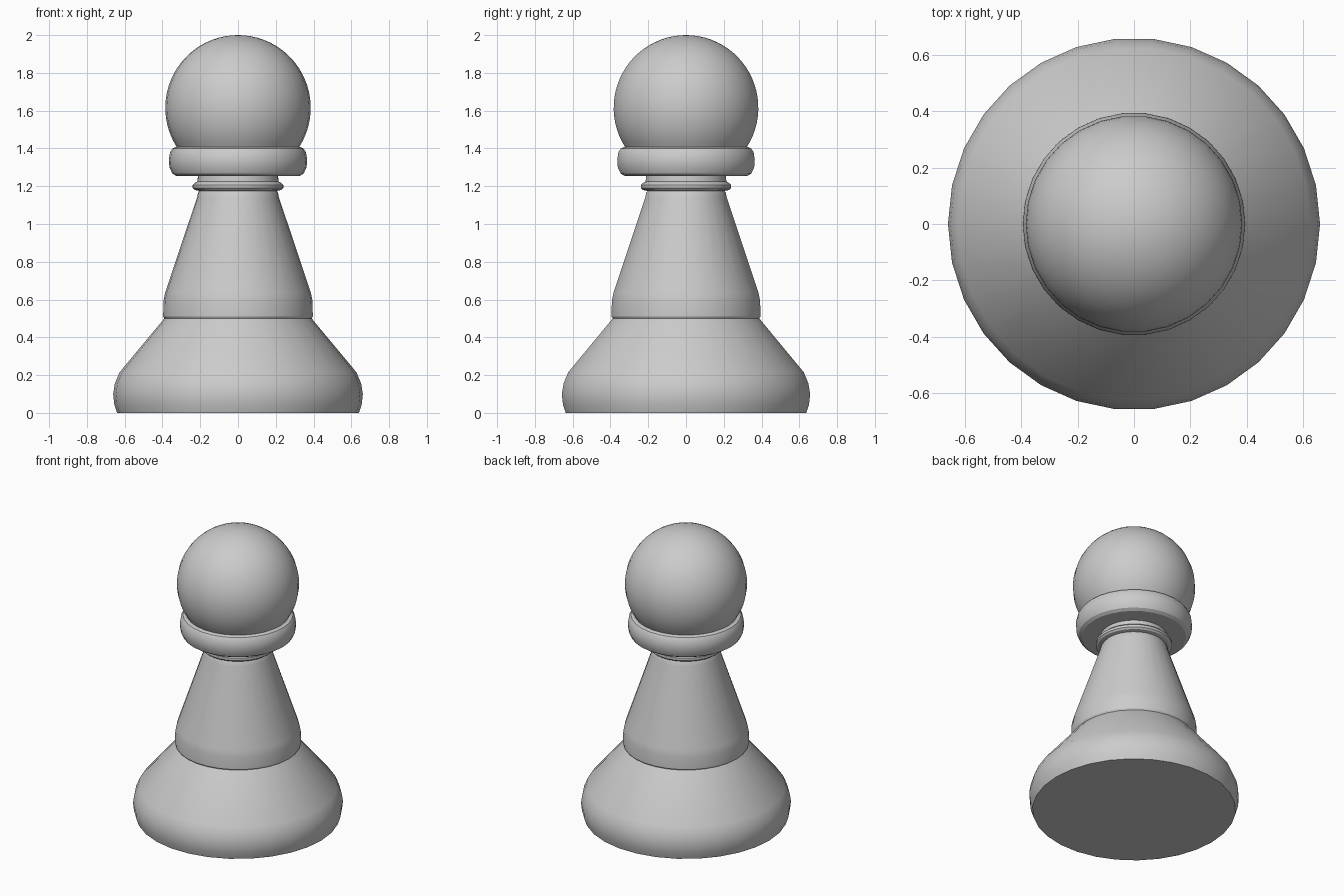
import bpy, bmesh
from math import sin, cos, pi, radians, asin

if "Cube" in bpy.data.objects:
    bpy.data.objects.remove(bpy.data.objects["Cube"])

SIDES = 30


def lathe(name, profile):
    """Revolve (radius, height) points, listed bottom to top, around z."""
    bm = bmesh.new()
    rings = [[bm.verts.new((r * cos(2 * pi * j / SIDES), r * sin(2 * pi * j / SIDES), z))
              for j in range(SIDES)] for r, z in profile]
    for low, high in zip(rings, rings[1:]):
        for j in range(SIDES):
            k = (j + 1) % SIDES
            bm.faces.new((low[j], low[k], high[k], high[j]))
    bmesh.ops.remove_doubles(bm, verts=bm.verts, dist=1e-5)
    mesh = bpy.data.meshes.new(name)
    bm.to_mesh(mesh)
    bm.free()
    obj = bpy.data.objects.new(name, mesh)
    bpy.context.collection.objects.link(obj)
    bpy.ops.object.select_all(action='DESELECT')
    obj.select_set(True)
    bpy.context.view_layer.objects.active = obj
    bpy.ops.object.shade_smooth_by_angle(angle=radians(30))
    return obj


# Wide flared foot with flat underside
lathe("base", [(0, 0), (0.64, 0), (0.655, 0.045), (0.661, 0.1), (0.652, 0.155),
               (0.627, 0.215), (0.39, 0.5)])

# Tapering body
lathe("body", [(0.39, 0.5), (0.396, 0.51), (0.395, 0.59), (0.386, 0.635),
               (0.217, 1.14), (0.212, 1.165), (0.205, 1.175)])

# Thin ring and short neck under the collar
lathe("neck_ring", [(0.205, 1.175), (0.23, 1.18), (0.24, 1.19), (0.24, 1.207),
                    (0.23, 1.217), (0.215, 1.225), (0.212, 1.255)])

# Rounded collar
lathe("collar", [(0.212, 1.255), (0.328, 1.255), (0.348, 1.268), (0.363, 1.3),
                 (0.366, 1.34), (0.36, 1.38), (0.347, 1.4), (0.33, 1.407), (0.322, 1.407)])

# Ball head, cut off where it meets the collar
R, CZ, STEPS = 0.385, 1.615, 24
start = -asin((CZ - 1.407) / R)
angles = [start + (pi / 2 - start) * i / STEPS for i in range(STEPS + 1)]
lathe("head", [(R * cos(a), CZ + R * sin(a)) for a in angles])
